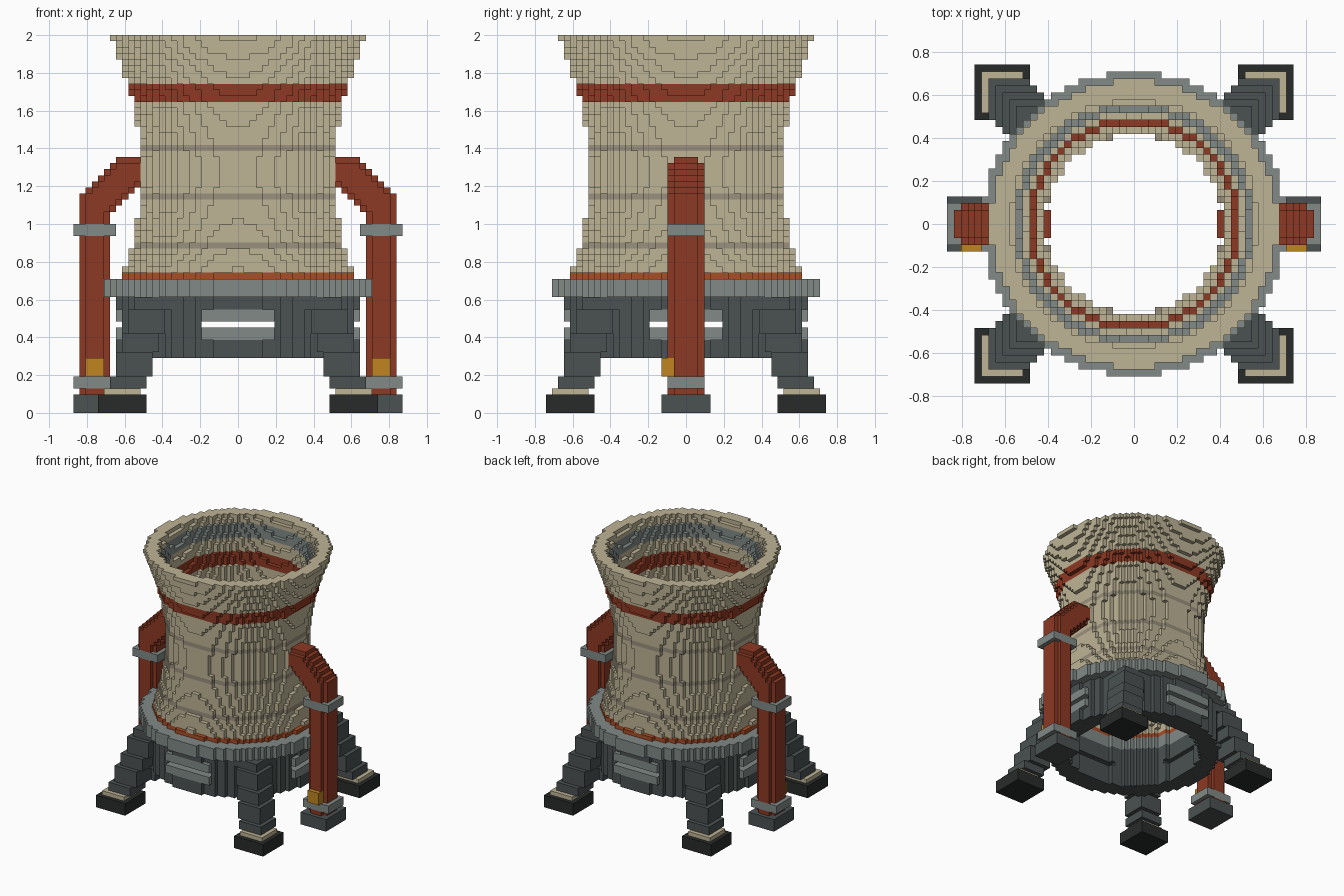
import bpy, bmesh, math

if "Cube" in bpy.data.objects:
    bpy.data.objects.remove(bpy.data.objects["Cube"])

V = 2 / 62                       # edge length of one block
parts, used = [], set()


def srgb(r, g, b):
    return tuple((c / 255) ** 2.2 for c in (r, g, b)) + (1.0,)


COLORS = {
    "concrete": srgb(188, 178, 148), "seam": srgb(152, 143, 124),
    "red": srgb(140, 60, 40), "orange": srgb(168, 78, 42),
    "dark": srgb(76, 82, 82), "black": srgb(45, 47, 47),
    "light": srgb(128, 137, 133), "yellow": srgb(190, 132, 38),
}
mats = {}
for key, col in COLORS.items():
    mats[key] = bpy.data.materials.new(key)
    mats[key].diffuse_color = col


def part(name, color, cells):
    """Claim the still-free cells for a part; earlier parts win."""
    cells = set(cells) - used
    used.update(cells)
    parts.append((name, color, cells))


def box(x0, x1, y0, y1, z0, z1):
    return {(i, j, k) for i in range(x0, x1) for j in range(y0, y1) for k in range(z0, z1)}


def ring(k0, k1, outer, inner):
    """Block ring; outer and inner are radii (in blocks) per layer."""
    out = set()
    for k in range(k0, k1):
        ro, ri = outer(k), inner(k)
        for i in range(-24, 24):
            for j in range(-24, 24):
                if ri < math.hypot(i + .5, j + .5) <= ro:
                    out.add((i, j, k))
    return out


def mirror(cells, sx, sy=1):
    return {(i if sx > 0 else -1 - i, j if sy > 0 else -1 - j, k) for i, j, k in cells}


def turn(cells):
    return {(j, i, k) for i, j, k in cells}


def shell(k):
    """Hyperbolic tower radius in blocks."""
    z = (k + .5) * V
    return .51 * math.sqrt(1 + ((z - 1.27) / .836) ** 2) / V


def shell_in(k):
    return shell(k) - 3.05


# Tower shell: coloured bands first, concrete fills the rest
part("red_band", "red", ring(51, 54, shell, shell_in))
part("inner_rim_lining", "light", ring(57, 60, lambda k: shell(k) - 2, shell_in))
for n, k in enumerate((27, 35, 43)):
    part(f"seam_{n + 1}", "seam", ring(k, k + 1, shell, shell_in))
part("tower_shell", "concrete", ring(23, 62, shell, shell_in))

# Base: orange joint, flange, drum with four slotted vents
part("orange_joint", "orange", ring(22, 23, lambda k: 19.0, lambda k: 15.5))
part("flange", "light", ring(19, 22, lambda k: 21.87, lambda k: 15.5))
vent = box(-6, 6, 18, 20, 12, 14) | box(-6, 6, 18, 20, 15, 17)
part("vent_back", "light", vent)
part("vent_front", "light", mirror(vent, 1, -1))
part("vent_right", "light", turn(vent))
part("vent_left", "light", mirror(turn(vent), -1))
slots = box(-6, 6, -24, 24, 14, 15)
part("drum", "dark", ring(9, 19, lambda k: 19.9, lambda k: 15.5) - slots - turn(slots))

# Corner legs leaning in to the drum
leg = set()
for k in range(4, 19):
    lo = 15 - round((k - 4) * .28)
    leg |= {c for c in box(lo, lo + 6, lo, lo + 6, k, k + 1)
            if math.hypot(c[0] + .5, c[1] + .5) > 15.5}
for sx, xn in ((1, "right"), (-1, "left")):
    for sy, yn in ((1, "back"), (-1, "front")):
        tag = f"{yn}_{xn}"
        part(f"foot_{tag}", "black", mirror(box(15, 23, 15, 23, 0, 3), sx, sy))
        part(f"foot_plate_{tag}", "concrete", mirror(box(16, 22, 16, 22, 3, 4), sx, sy))
        part(f"leg_{tag}", "dark", mirror(leg, sx, sy))

# Side pipe: rounded riser, then an elbow at 45 degrees into the shell
pipe = {(i, j, k) for i, j, k in box(21, 26, -3, 3, 3, 34)
        if not (i in (21, 25) and j in (-3, 2))}
for i in range(12, 26):
    top, low = min(42, 61 - i), min(40, max(53 - i, 30))
    for i, j, k in box(i, i + 1, -3, 3, low, top):
        corner = j in (-3, 2) and (k in (low, top - 1) or i in (12, 25))
        if not corner:
            pipe.add((i, j, k))
for sx, xn in ((1, "right"), (-1, "left")):
    part(f"pipe_pad_{xn}", "dark", mirror(box(20, 27, -4, 4, 0, 3), sx))
    part(f"lower_clamp_{xn}", "light", mirror(box(20, 27, -3, 3, 4, 6), sx))
    part(f"upper_clamp_{xn}", "light", mirror(box(20, 27, -3, 3, 29, 31), sx))
    part(f"valve_box_{xn}", "yellow", mirror(box(22, 25, -4, -2, 6, 9), sx))
    part(f"pipe_{xn}", "red", mirror(pipe, sx))

# Turn the cells of each part into a mesh of the exposed block faces
FACES = {
    (1, 0, 0): ((1, 0, 0), (1, 1, 0), (1, 1, 1), (1, 0, 1)),
    (-1, 0, 0): ((0, 0, 0), (0, 0, 1), (0, 1, 1), (0, 1, 0)),
    (0, 1, 0): ((0, 1, 0), (0, 1, 1), (1, 1, 1), (1, 1, 0)),
    (0, -1, 0): ((0, 0, 0), (1, 0, 0), (1, 0, 1), (0, 0, 1)),
    (0, 0, 1): ((0, 0, 1), (1, 0, 1), (1, 1, 1), (0, 1, 1)),
    (0, 0, -1): ((0, 0, 0), (0, 1, 0), (1, 1, 0), (1, 0, 0)),
}
for name, color, cells in parts:
    bm = bmesh.new()
    verts = {}
    for i, j, k in sorted(cells):
        for (dx, dy, dz), quad in FACES.items():
            if (i + dx, j + dy, k + dz) in used:
                continue
            loop = []
            for a, b, c in quad:
                p = (i + a, j + b, k + c)
                if p not in verts:
                    verts[p] = bm.verts.new([n * V for n in p])
                loop.append(verts[p])
            bm.faces.new(loop)
    mesh = bpy.data.meshes.new(name)
    bm.to_mesh(mesh)
    bm.free()
    mesh.materials.append(mats[color])
    bpy.context.collection.objects.link(bpy.data.objects.new(name, mesh))

for m in bpy.data.materials:
    if m.users and not m.is_grease_pencil:
        m.use_nodes = True
        m.node_tree.nodes["Principled BSDF"].inputs["Base Color"].default_value = m.diffuse_color
